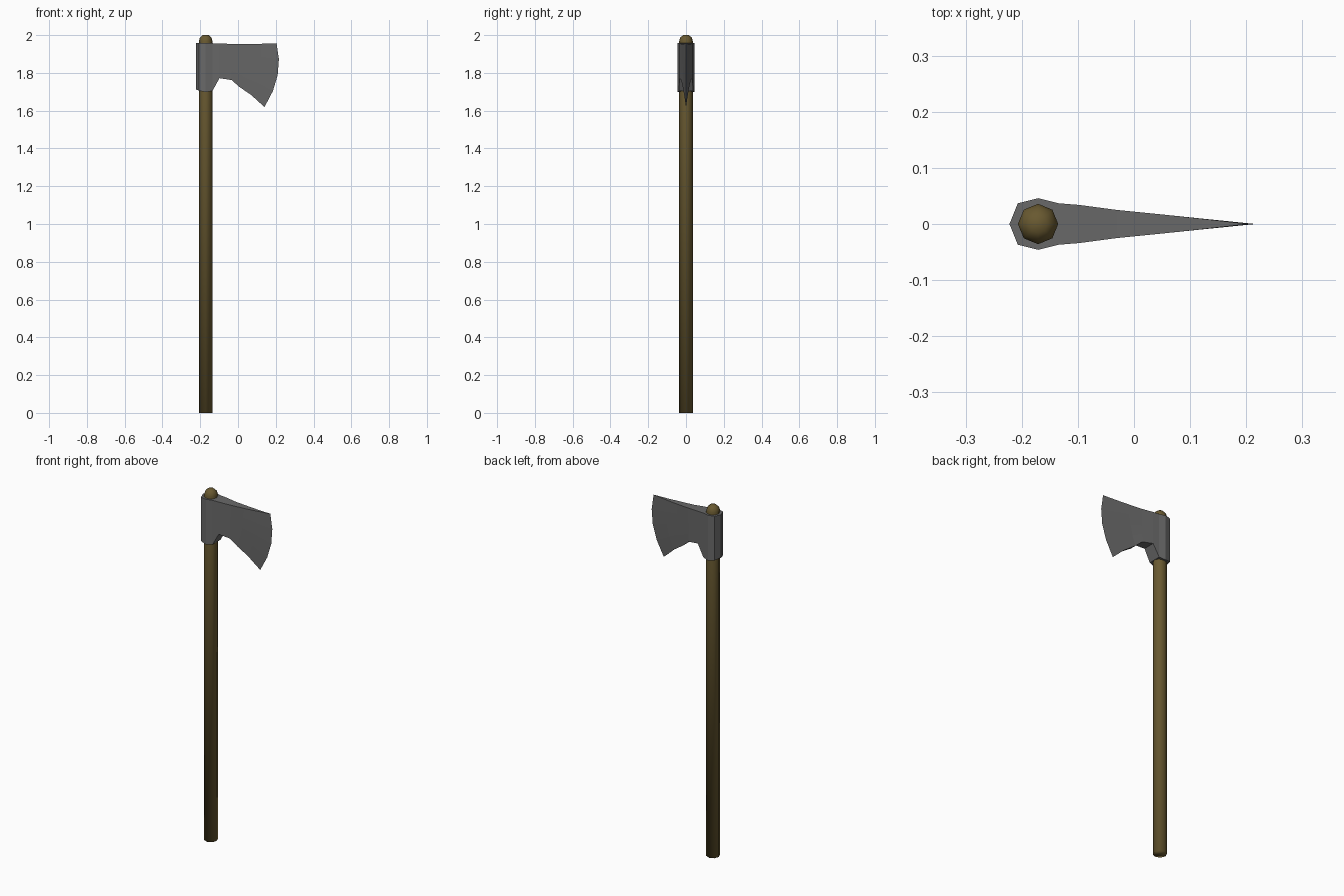
import bpy, bmesh, math

if "Cube" in bpy.data.objects:
    bpy.data.objects.remove(bpy.data.objects["Cube"])

AXIS_X = -0.171   # handle axis
SIDES = 8
ROWS = 4


def make_object(name, bm, color, smooth):
    bmesh.ops.remove_doubles(bm, verts=bm.verts[:], dist=1e-5)
    bmesh.ops.recalc_face_normals(bm, faces=bm.faces[:])
    for f in bm.faces:
        f.smooth = smooth
    mesh = bpy.data.meshes.new(name)
    bm.to_mesh(mesh)
    bm.free()
    mat = bpy.data.materials.new(name + "_material")
    mat.diffuse_color = (*color, 1)
    mat.use_nodes = True
    mat.node_tree.nodes["Principled BSDF"].inputs["Base Color"].default_value = mat.diffuse_color
    mesh.materials.append(mat)
    obj = bpy.data.objects.new(name, mesh)
    bpy.context.collection.objects.link(obj)
    return obj


# Handle: eight-sided shaft with rounded top, smooth shaded throughout
bm = bmesh.new()
rings = []
for r, z in [(0.036, 0), (0.036, 1.968), (0.031, 1.986), (0.016, 2.0)]:
    rings.append([bm.verts.new((AXIS_X + r * math.cos(math.tau * i / SIDES),
                                r * math.sin(math.tau * i / SIDES), z))
                  for i in range(SIDES)])
for a, b in zip(rings, rings[1:]):
    for i in range(SIDES):
        k = (i + 1) % SIDES
        bm.faces.new((a[i], a[k], b[k], b[i]))
bm.faces.new(rings[0][::-1])
bm.faces.new(rings[-1])
make_object("handle", bm, (0.14, 0.1, 0.03), True)

# Axe head: socket and blade lofted through columns from back to cutting edge
# (top x, top z, bottom x, bottom z, half thickness, forward bulge)
columns = [
    (-0.222, 1.957, -0.222, 1.712, 0.0, 0.0),
    (-0.207, 1.957, -0.207, 1.706, 0.037, 0.0),
    (-0.171, 1.957, -0.171, 1.698, 0.046, 0.0),
    (-0.135, 1.957, -0.135, 1.705, 0.037, 0.0),
    (-0.098, 1.956, -0.098, 1.772, 0.034, 0.0),
    (-0.030, 1.953, -0.034, 1.762, 0.025, 0.0),
    (0.050, 1.953, 0.008, 1.725, 0.017, 0.008),
    (0.120, 1.954, 0.070, 1.683, 0.0095, 0.02),
    (0.204, 1.957, 0.140, 1.619, 0.0, 0.038),
]
bm = bmesh.new()
sides = {}
for s in (1, -1):
    grid = []
    for tx, tz, bx, bz, w, bulge in columns:
        col = []
        for j in range(ROWS + 1):
            t = j / ROWS
            x = tx + (bx - tx) * t + 4 * t * (1 - t) * bulge
            col.append(bm.verts.new((x, s * w, tz + (bz - tz) * t)))
        grid.append(col)
    sides[s] = grid
    for a, b in zip(grid, grid[1:]):
        for j in range(ROWS):
            bm.faces.new((a[j], b[j], b[j + 1], a[j + 1]))
# Top and underside of the head
for j in (0, ROWS):
    for i in range(len(columns) - 1):
        p, q = sides[1], sides[-1]
        bm.faces.new((p[i][j], p[i + 1][j], q[i + 1][j], q[i][j]))
make_object("axe_head", bm, (0.14, 0.14, 0.14), False)
